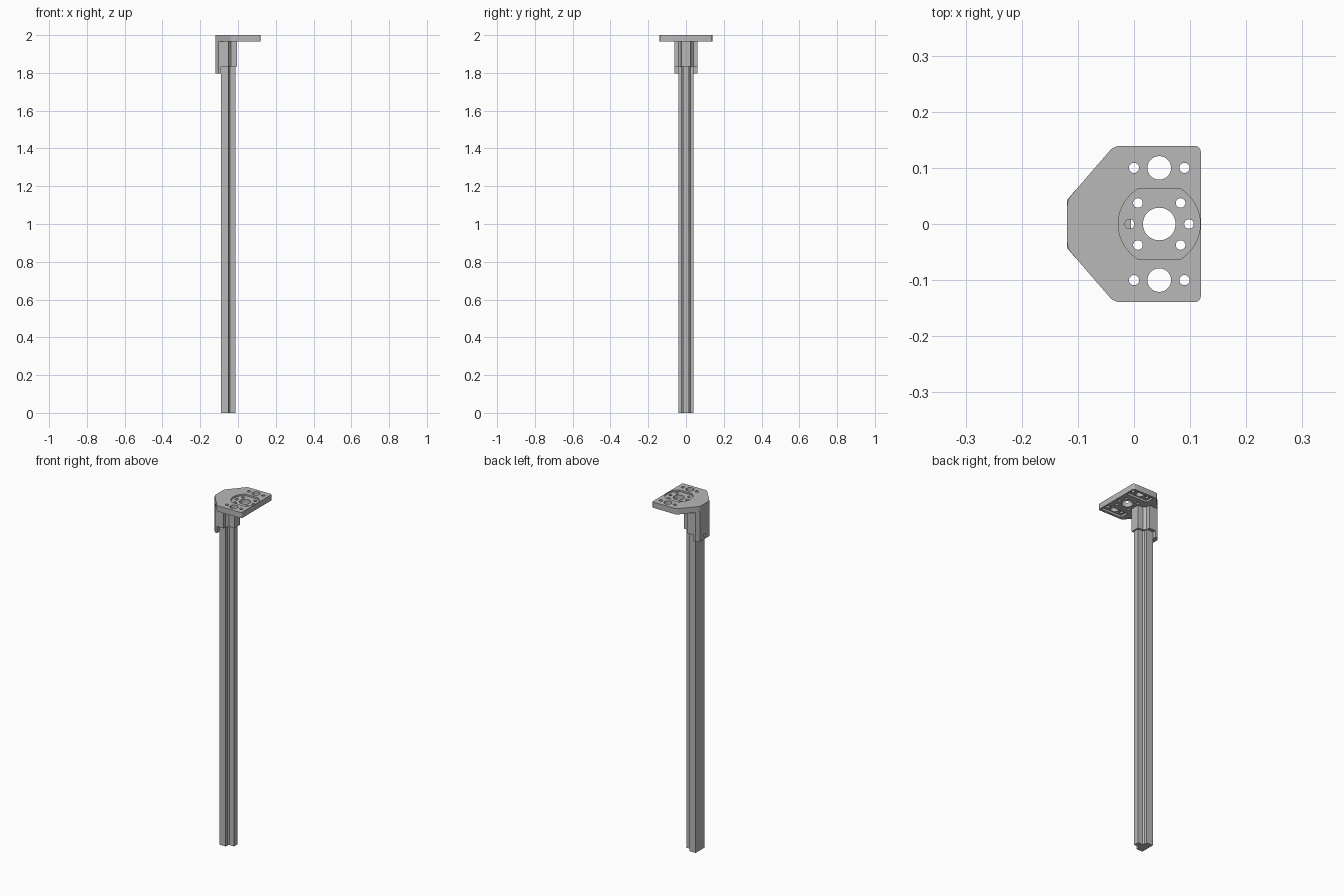
import bpy, bmesh, math

if "Cube" in bpy.data.objects:
    bpy.data.objects.remove(bpy.data.objects["Cube"])

grey = bpy.data.materials.new("plain_grey")
grey.use_nodes = True
grey.diffuse_color = (0.48, 0.48, 0.48, 1)
grey.node_tree.nodes["Principled BSDF"].inputs["Base Color"].default_value = (0.48, 0.48, 0.48, 1)


def mirrored(half):
    """Close a half outline (y > 0, front to back order) across the x axis."""
    return half + [(x, -y) for x, y in reversed(half)]


def circle(x, y, r, n=32):
    return [(x + r * math.cos(math.tau * i / n), y + r * math.sin(math.tau * i / n)) for i in range(n)]


def prism(name, outlines, z0, z1, radius=0.0):
    """Extrude flat outlines from z0 to z1, optionally rounding upright edges."""
    bm = bmesh.new()
    for pts in outlines:
        face = bm.faces.new([bm.verts.new((x, y, z0)) for x, y in pts])
        new = bmesh.ops.extrude_face_region(bm, geom=[face])["geom"]
        for v in new:
            if isinstance(v, bmesh.types.BMVert):
                v.co.z = z1
    if radius:
        upright = [e for e in bm.edges if abs(e.verts[0].co.z - e.verts[1].co.z) > 1e-4]
        bmesh.ops.bevel(bm, geom=upright, offset=radius, segments=5, profile=0.5, affect='EDGES')
    bmesh.ops.recalc_face_normals(bm, faces=bm.faces)
    mesh = bpy.data.meshes.new(name)
    bm.to_mesh(mesh)
    bm.free()
    mesh.materials.append(grey)
    obj = bpy.data.objects.new(name, mesh)
    bpy.context.collection.objects.link(obj)
    return obj


def carve(obj, cutters):
    """Subtract the cutters, bake the result and drop the cutters."""
    for c in cutters:
        c.hide_render = True
        mod = obj.modifiers.new("cut", 'BOOLEAN')
        mod.operation, mod.solver, mod.object = 'DIFFERENCE', 'EXACT', c
    bpy.context.view_layer.update()
    deps = bpy.context.evaluated_depsgraph_get()
    baked = bpy.data.meshes.new_from_object(obj.evaluated_get(deps))
    obj.modifiers.clear()
    obj.data = baked
    for c in cutters:
        bpy.data.objects.remove(c)


# Mounting plate with rounded, tapered outline
TOP, UNDER, CX = 2.0, 1.967, 0.045
plate = prism("mounting_plate", [mirrored([(0.119, 0.139), (-0.036, 0.139), (-0.119, 0.043)])],
              UNDER, TOP, radius=0.01)

# Shallow round recess with two flat sides
R, FLAT = 0.073, 0.062
a = math.asin(FLAT / R)
arc = [-a + 2 * a * i / 24 for i in range(25)]
right = [(CX + R * math.cos(t), R * math.sin(t)) for t in arc]
left = [(CX - R * math.cos(t), -R * math.sin(t)) for t in arc]
recess = prism("recess_cutter", [right + left], TOP - 0.009, TOP + 0.02)

# Long pockets beneath the outer hole rows
pockets = prism("pocket_cutter",
                [[(-0.02, s * 0.1 - 0.025), (0.11, s * 0.1 - 0.025),
                  (0.11, s * 0.1 + 0.025), (-0.02, s * 0.1 + 0.025)] for s in (-1, 1)],
                UNDER - 0.02, UNDER + 0.012)

# Through holes
holes = [circle(CX, 0, 0.029, 48)]
for s in (-1, 1):
    holes.append(circle(CX, s * 0.1, 0.021, 40))
    holes.append(circle(CX + s * 0.053, 0, 0.0085))
    for t in (-1, 1):
        holes.append(circle(CX + t * 0.045, s * 0.1, 0.009))
        holes.append(circle(CX + t * 0.038, s * 0.0375, 0.0085))
hole_cutter = prism("hole_cutter", holes, UNDER - 0.05, TOP + 0.05)
carve(plate, [recess, pockets, hole_cutter])

# Sleeve around the top of the post
sleeve = prism("sleeve", [mirrored([(-0.005, 0.025), (-0.038, 0.027), (-0.05, 0.04),
                                    (-0.05, 0.061), (-0.104, 0.061), (-0.119, 0.043)])],
               1.835, UNDER + 0.002)

# Back tab with a screw hole
tab = prism("back_tab", [mirrored([(-0.091, 0.061), (-0.104, 0.061), (-0.119, 0.043)])],
            1.797, 1.84)
screw = prism("screw_cutter", [circle(0, 0, 0.008)], -0.05, 0.05)
screw.rotation_euler.y = math.pi / 2
screw.location = (-0.105, 0, 1.817)
carve(tab, [screw])

# Tall post with a T-shaped section
post = prism("post", [mirrored([(-0.014, 0.015), (-0.043, 0.016), (-0.05, 0.024),
                                (-0.05, 0.041), (-0.09, 0.041)])], 0, 1.9)

# Smooth the curved walls, keep hard edges
bpy.ops.object.select_all(action='DESELECT')
for obj in (plate, sleeve, tab, post):
    obj.select_set(True)
bpy.context.view_layer.objects.active = plate
bpy.ops.object.shade_smooth_by_angle(angle=math.radians(30))
